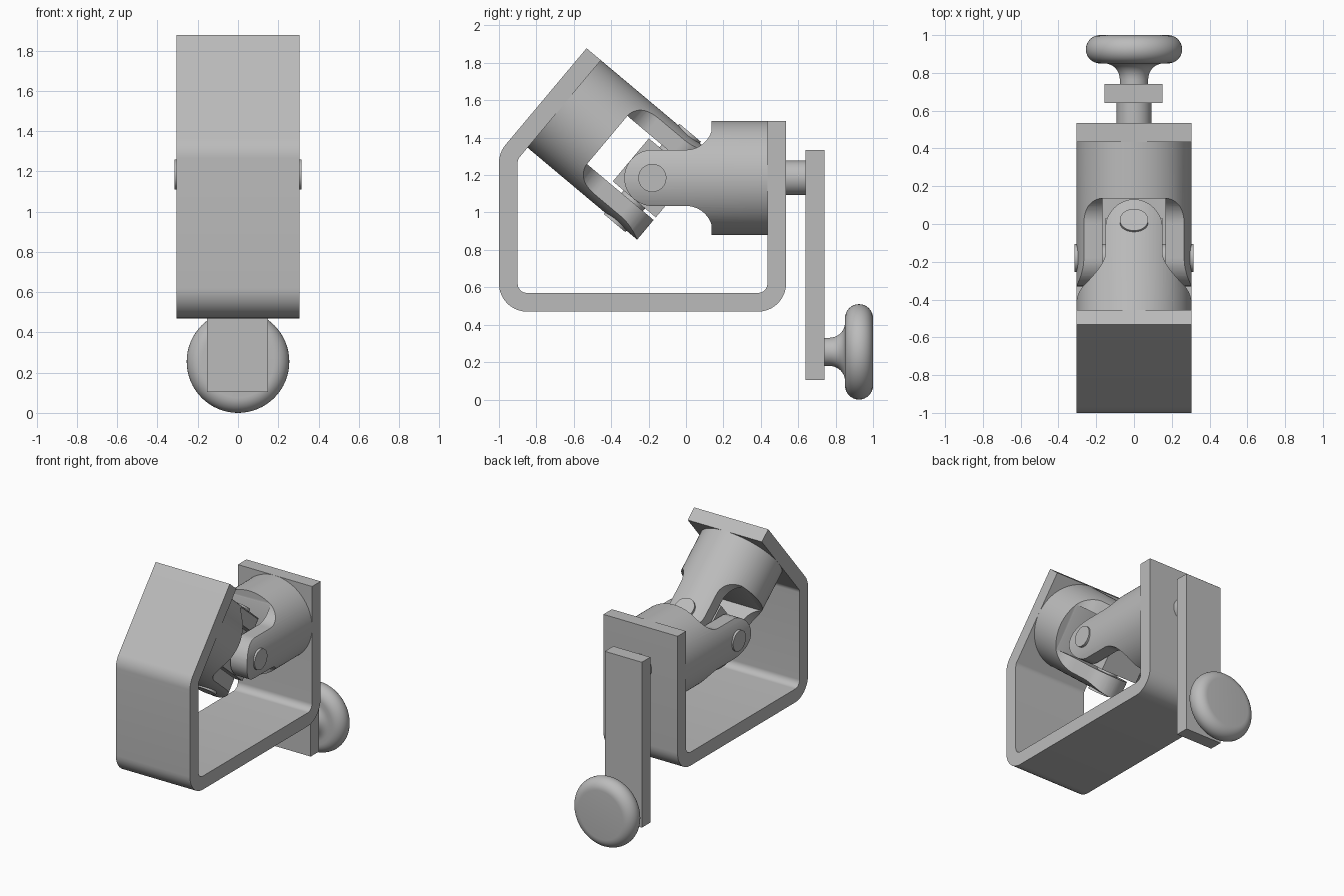
import bpy
import bmesh
from math import sin, cos, pi, radians
from mathutils import Vector, Matrix

cube = bpy.data.objects.get("Cube")
if cube:
    bpy.data.objects.remove(cube)

GREY = (0.5, 0.5, 0.5, 1)
steel = bpy.data.materials.new("steel_grey")
steel.use_nodes = True
steel.diffuse_color = GREY
steel.node_tree.nodes["Principled BSDF"].inputs["Base Color"].default_value = GREY

JOINT = Vector((0, -0.18, 1.185))     # where the two pins cross
TILT = radians(40)
AXIS = Vector((0, cos(TILT), -sin(TILT)))    # direction of the tilted yoke
SIDE = Vector((0, sin(TILT), cos(TILT)))     # across the tilted yoke
RADIUS, BASE, STEP, ARM = 0.305, 0.615, 0.315, 0.15


def make(name, bm):
    bmesh.ops.recalc_face_normals(bm, faces=bm.faces)
    mesh = bpy.data.meshes.new(name)
    bm.to_mesh(mesh)
    bm.free()
    mesh.materials.append(steel)
    ob = bpy.data.objects.new(name, mesh)
    bpy.context.collection.objects.link(ob)
    return ob


def smooth(ob, angle=30):
    bpy.ops.object.select_all(action='DESELECT')
    ob.select_set(True)
    bpy.context.view_layer.objects.active = ob
    bpy.ops.object.shade_smooth_by_angle(angle=radians(angle))


def prism(name, outline, half):
    """Extrude a (y, z) outline along x."""
    bm = bmesh.new()
    face = bm.faces.new([bm.verts.new((-half, y, z)) for y, z in outline])
    out = bmesh.ops.extrude_face_region(bm, geom=[face])
    verts = [v for v in out["geom"] if isinstance(v, bmesh.types.BMVert)]
    bmesh.ops.translate(bm, verts=verts, vec=(2 * half, 0, 0))
    return make(name, bm)


def box(name, low, high):
    low, high = Vector(low), Vector(high)
    bm = bmesh.new()
    bmesh.ops.create_cube(bm, size=1)
    bmesh.ops.scale(bm, verts=bm.verts, vec=high - low)
    bmesh.ops.translate(bm, verts=bm.verts, vec=(low + high) / 2)
    return make(name, bm)


def rod(name, start, end, radius, sides=64):
    start, end = Vector(start), Vector(end)
    bm = bmesh.new()
    bmesh.ops.create_cone(bm, cap_ends=True, segments=sides, radius1=radius,
                          radius2=radius, depth=(end - start).length)
    turn = (end - start).to_track_quat('Z', 'Y').to_matrix().to_4x4()
    bm.transform(Matrix.Translation((start + end) / 2) @ turn)
    return make(name, bm)


def boolean(ob, cutter, operation):
    mod = ob.modifiers.new("cut", 'BOOLEAN')
    mod.object, mod.operation, mod.solver = cutter, operation, 'EXACT'
    bpy.context.view_layer.update()
    graph = bpy.context.evaluated_depsgraph_get()
    mesh = bpy.data.meshes.new_from_object(ob.evaluated_get(graph))
    ob.modifiers.clear()
    ob.data = mesh
    bpy.data.objects.remove(cutter)


def fillet(prev, corner, following, radius, steps=10):
    """Points of a round corner between two straight edges."""
    p = Vector(corner)
    a, b = (Vector(prev) - p).normalized(), (Vector(following) - p).normalized()
    half = a.angle(b) / 2
    centre = p + (a + b).normalized() * radius / sin(half)
    reach = radius * cos(half) / sin(half)
    u, v = p + a * reach - centre, p + b * reach - centre
    sweep = u.angle(v)
    return [centre + (u * sin(sweep * (1 - i / steps)) + v * sin(sweep * i / steps)) / sin(sweep)
            for i in range(steps + 1)]


# Bent strip bracket
def strip(edge, offset, low, back, front, radius):
    end = JOINT - AXIS * offset + SIDE * RADIUS
    run = (end.y - front) / SIDE.y
    knee = (front, end.z - run * SIDE.z)
    path = [(end.y, end.z), knee, (front, low), (back, low), (back, JOINT.z + RADIUS)]
    points = [path[0]]
    for i in (1, 2, 3):
        points += fillet(path[i - 1], path[i], path[i + 1], radius)
    return points + [path[-1]]


outer = strip("outer", BASE + 0.1, 0.47, 0.535, -1.0, 0.15)
inner = strip("inner", BASE, 0.57, 0.435, -0.9, 0.05)
smooth(prism("bracket", outer + inner[::-1], RADIUS))


# Forked yokes: a cylinder trimmed to the arm outline, then slotted
def yoke(name, matrix):
    curve = 0.143
    upper = [(-ARM * sin(t), ARM * cos(t)) for t in [pi / 2 * (1 - i / 16) for i in range(17)]]
    upper += [(STEP - 0.135 + curve * sin(t), ARM + curve * (1 - cos(t)))
              for t in [radians(70.75) * i / 12 for i in range(13)]]
    upper += [(STEP, 0.4), (BASE + 0.1, 0.4)]
    outline = upper + [(y, -z) for y, z in reversed(upper[1:])]
    ob = rod(name, (0, -0.2, 0), (0, BASE, 0), RADIUS, 96)
    boolean(ob, prism("outline_cutter", outline, 0.5), 'INTERSECT')
    boolean(ob, box("slot_cutter", (-0.168, -0.5, -0.5), (0.168, STEP, 0.5)), 'DIFFERENCE')
    ob.data.transform(matrix)
    smooth(ob)


yoke("straight_yoke", Matrix.Translation(JOINT))
turn = Matrix((SIDE, -AXIS, SIDE.cross(-AXIS))).transposed().to_4x4()
yoke("tilted_yoke", Matrix.Translation(JOINT) @ turn)

# Cross block and its two pins
block = box("cross_block", (-ARM, -ARM, -ARM), (ARM, ARM, ARM))
block.data.transform(Matrix.Translation(JOINT) @ turn)
for name, way in (("level_pin", Vector((1, 0, 0))), ("tilted_pin", SIDE)):
    smooth(rod(name, JOINT - way * 0.315, JOINT + way * 0.315, 0.075))

# Crank shaft and arm, with a shallow round recess over the shaft end
smooth(rod("crank_shaft", (0, 0.5, JOINT.z), (0, 0.66, JOINT.z), 0.092))
crank = box("crank_arm", (-0.155, 0.64, 0.105), (0.15, 0.74, 1.335))
boolean(crank, rod("recess_cutter", (0, 0.715, JOINT.z), (0, 0.8, JOINT.z), 0.092), 'DIFFERENCE')
smooth(crank)

# Turned knob: stem, flare and round rim, spun about the y axis
profile = [(0, 0.73), (0.075, 0.73), (0.075, 0.765)]
profile += [(0.155 - 0.08 * cos(t), 0.765 + 0.085 * sin(t))
            for t in [pi / 2 * i / 8 for i in range(1, 9)]]
profile += [(0.18 + 0.075 * sin(t), 0.925 - 0.075 * cos(t))
            for t in [pi * i / 16 for i in range(17)]] + [(0, 1.0)]
bm = bmesh.new()
verts = [bm.verts.new((r, y, 0.255)) for r, y in profile]
edges = [bm.edges.new(pair) for pair in zip(verts, verts[1:])]
bmesh.ops.spin(bm, geom=verts + edges, cent=(0, 0, 0.255), axis=(0, 1, 0),
               angle=2 * pi, steps=64)
bmesh.ops.remove_doubles(bm, verts=bm.verts, dist=0.0005)
smooth(make("knob", bm))
